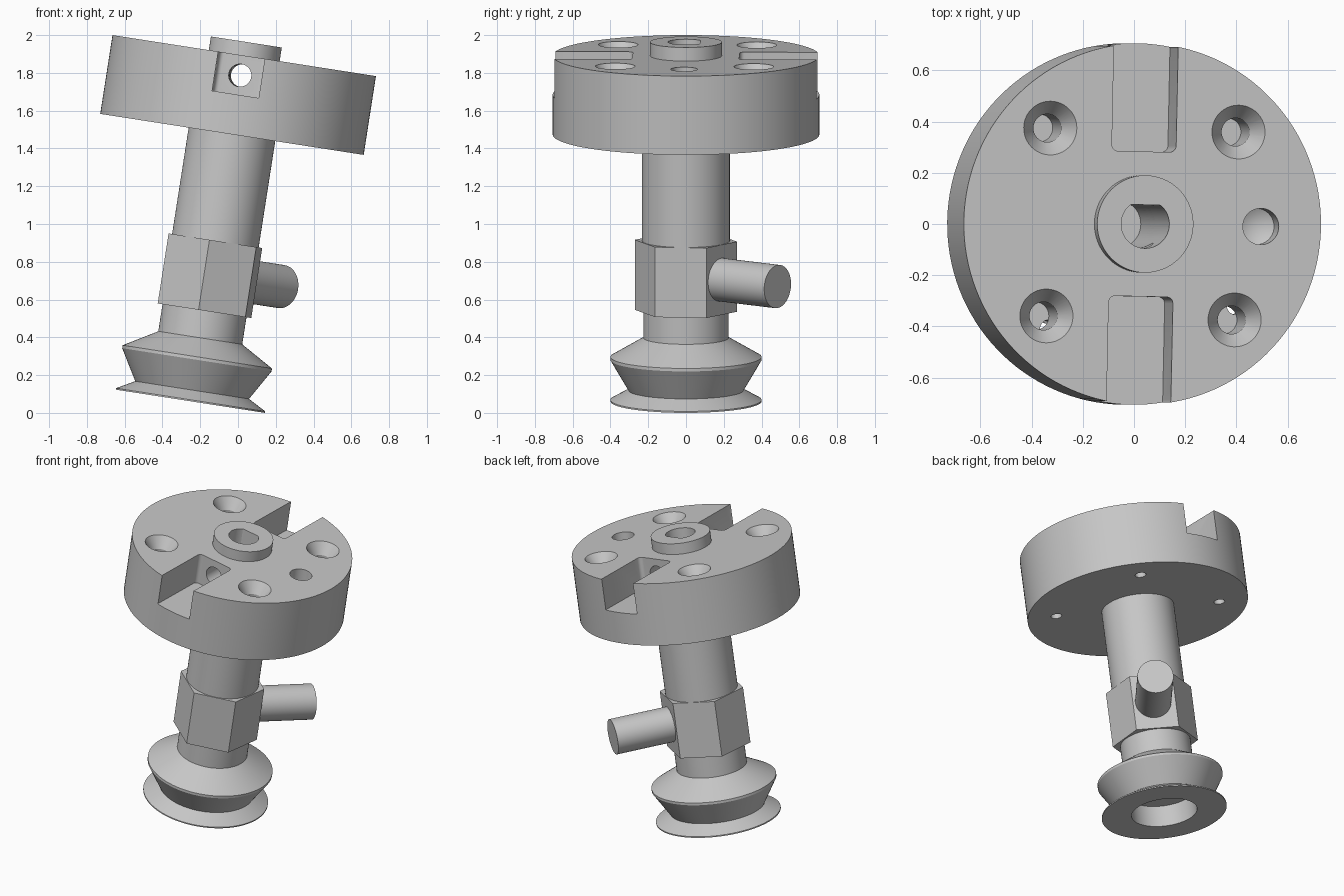
import bpy
import bmesh
from math import radians, pi
from mathutils import Matrix

if "Cube" in bpy.data.objects:
    bpy.data.objects.remove(bpy.data.objects["Cube"], do_unlink=True)

GREY = bpy.data.materials.new("grey metal")
GREY.use_nodes = True
GREY.diffuse_color = (0.57, 0.57, 0.57, 1)
GREY.node_tree.nodes["Principled BSDF"].inputs["Base Color"].default_value = (0.57, 0.57, 0.57, 1)

# The whole assembly leans sideways and is turned slightly about its own axis
LEAN = (Matrix.Translation((-0.252, 0, 0.0615))
        @ Matrix.Rotation(radians(8.85), 4, 'Y')
        @ Matrix.Rotation(radians(-1.2), 4, 'Z'))

# Heights along the leaning axis
BOTTOM, SEAM, TOP, BOSS = 1.43, 1.56, 1.852, 1.925
SLOT_FLOOR = TOP - 0.21
R = 0.706


def finish(bm, name, local=Matrix()):
    bmesh.ops.recalc_face_normals(bm, faces=bm.faces)
    mesh = bpy.data.meshes.new(name)
    bm.to_mesh(mesh)
    bm.free()
    mesh.transform(local)
    mesh.materials.append(GREY)
    obj = bpy.data.objects.new(name, mesh)
    bpy.context.collection.objects.link(obj)
    return obj


def lathe(name, profile, sides=96, local=Matrix(), flat_y=None):
    """Spin an (r, z) profile that starts and ends on the axis."""
    bm = bmesh.new()
    pts = [bm.verts.new((r, 0, z)) for r, z in profile]
    edges = [bm.edges.new(p) for p in zip(pts, pts[1:])]
    bmesh.ops.spin(bm, geom=pts + edges, cent=(0, 0, 0), axis=(0, 0, 1),
                   angle=2 * pi, steps=sides, use_duplicate=False)
    bmesh.ops.remove_doubles(bm, verts=bm.verts, dist=1e-5)
    if flat_y is not None:
        for v in bm.verts:
            v.co.y = min(v.co.y, flat_y)
    return finish(bm, name, local)


def rod(name, r, z0, z1, sides=96, local=Matrix(), flat_y=None):
    return lathe(name, [(0, z0), (r, z0), (r, z1), (0, z1)], sides, local, flat_y)


def slot(name, side):
    """Rounded box cutter that just breaks through the rim."""
    bm = bmesh.new()
    bmesh.ops.create_cube(bm, size=1)
    bmesh.ops.scale(bm, vec=(0.254, 0.427, 0.4), verts=bm.verts)
    bmesh.ops.translate(bm, vec=(0, side * 0.4965, SLOT_FLOOR + 0.2), verts=bm.verts)
    upright = [e for e in bm.edges
               if abs(e.verts[0].co.z - e.verts[1].co.z) > 0.1]
    bmesh.ops.bevel(bm, geom=upright, offset=0.025, segments=5,
                    profile=0.5, affect='EDGES')
    return finish(bm, name)


def cut(obj, cutters):
    bpy.context.view_layer.objects.active = obj
    for cutter in cutters:
        mod = obj.modifiers.new("cut", 'BOOLEAN')
        mod.operation = 'DIFFERENCE'
        mod.solver = 'EXACT'
        mod.object = cutter
        bpy.ops.object.modifier_apply(modifier=mod.name)


# Mounting flange: upper plate with raised boss, thin lower plate
upper_plate = lathe("upper_plate", [(0, SEAM), (R, SEAM), (R, TOP), (0.19, TOP),
                                    (0.19, BOSS), (0, BOSS)], 128)
lower_plate = rod("lower_plate", R, BOTTOM, SEAM, 128)

# Stem, hexagonal body and side port
stem = rod("stem", 0.232, 0.86, BOTTOM)
hex_body = rod("hex_body", 0.273, 0.485, 0.86, 6,
               Matrix.Rotation(radians(84.5), 4, 'Z'))
port_turn = (Matrix.Translation((0, 0, 0.674))
             @ Matrix.Rotation(radians(53), 4, 'Z')
             @ Matrix.Rotation(radians(90), 4, 'Y'))
side_port = rod("side_port", 0.115, 0.15, 0.617, 64, port_turn)

# Bellows suction cup with a recess underneath
suction_cup = lathe("suction_cup", [
    (0, 0.14), (0.21, 0.14), (0.21, 0), (0.4, 0), (0.4, 0.008), (0.305, 0.06),
    (0.4, 0.222), (0.4, 0.238), (0.225, 0.34), (0.225, 0.485), (0, 0.485)])

# Cutters: slots, flattened bore, cross hole, blind dowel hole
bore = rod("bore_cutter", 0.095, 1.2, 2.1, 64, flat_y=0.075)
cross = rod("cross_cutter", 0.06, -0.4, 0.4, 48,
            Matrix.Translation((0, 0, TOP - 0.107)) @ Matrix.Rotation(pi / 2, 4, 'X'))
dowel = lathe("dowel_cutter", [(0, TOP - 0.16), (0.071, TOP - 0.12),
                               (0.071, 2.1), (0, 2.1)], 48,
              Matrix.Translation((0.468, 0, 0)))
slots = [slot("slot_cutter", side) for side in (-1, 1)]

# Countersunk holes, with a lower screw pattern turned a little against them
sinks, screws = [], []
for x in (-0.372, 0.372):
    for y in (-0.367, 0.367):
        place = Matrix.Translation((x, y, 0))
        sinks.append(lathe("sink_cutter", [
            (0, SEAM - 0.05), (0.055, SEAM - 0.05), (0.055, TOP - 0.075),
            (0.125, TOP + 0.03), (0, TOP + 0.03)], 48, place))
        screws.append(rod("screw_cutter", 0.035, 1.3, 1.7, 32,
                          Matrix.Rotation(radians(8.2), 4, 'Z') @ place))

cut(upper_plate, slots + [bore, cross, dowel] + sinks)
cut(lower_plate, [bore] + screws)
cut(stem, [bore])
for cutter in slots + [bore, cross, dowel] + sinks + screws:
    bpy.data.objects.remove(cutter, do_unlink=True)

# Lean every part, smooth round walls, keep machined edges sharp
for obj in (upper_plate, lower_plate, stem, hex_body, side_port, suction_cup):
    obj.data.transform(LEAN)
    bpy.ops.object.select_all(action='DESELECT')
    obj.select_set(True)
    bpy.context.view_layer.objects.active = obj
    bpy.ops.object.shade_smooth_by_angle(angle=radians(25))
